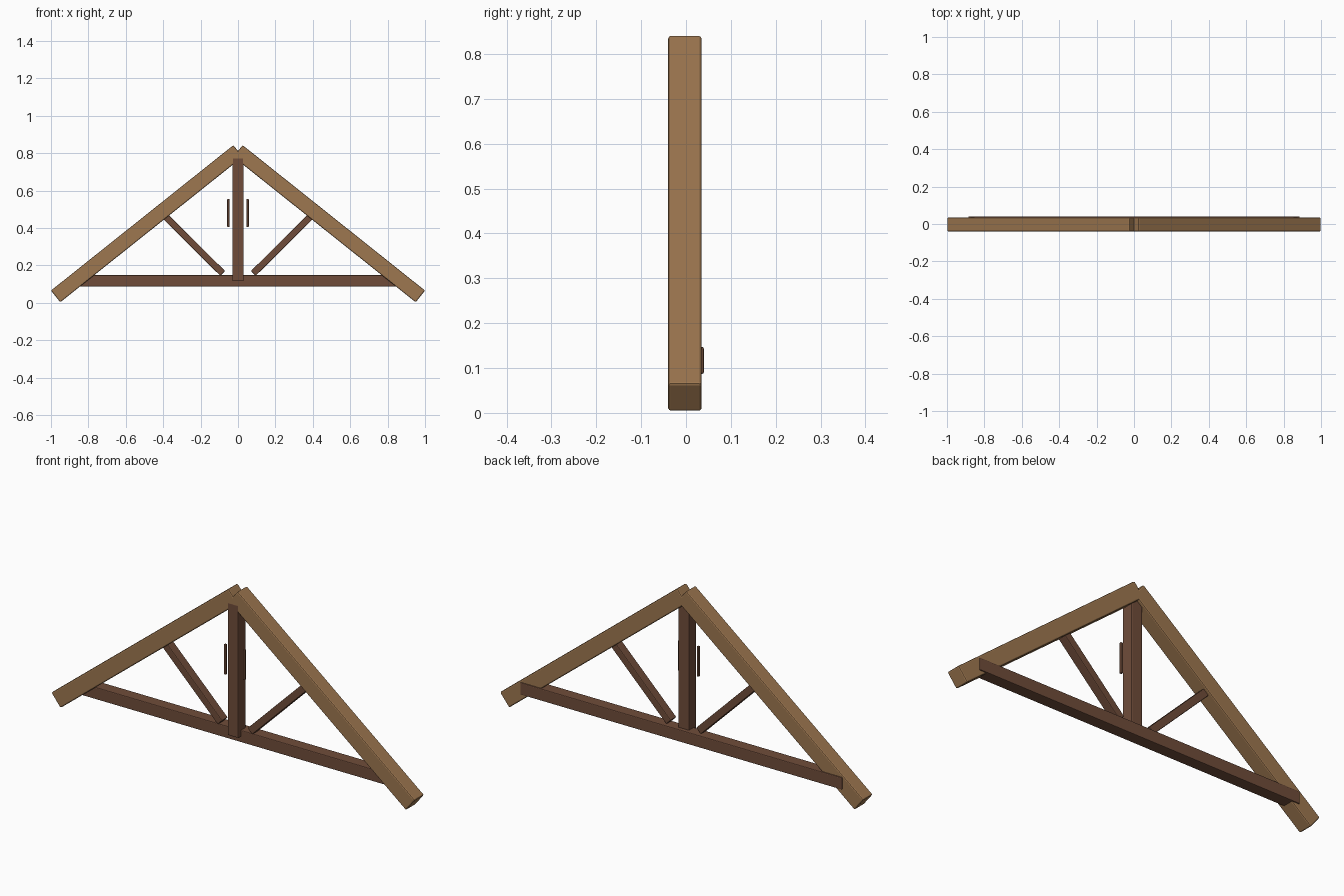
import bpy
import math

old = bpy.data.objects.get("Cube")
if old:
    bpy.data.objects.remove(old, do_unlink=True)


def make_material(name, color):
    mat = bpy.data.materials.new(name)
    mat.use_nodes = True
    mat.diffuse_color = (*color, 1)
    mat.node_tree.nodes["Principled BSDF"].inputs["Base Color"].default_value = (*color, 1)
    return mat


light_wood = make_material("light brown wood", (0.34, 0.185, 0.08))
dark_wood = make_material("dark brown wood", (0.16, 0.073, 0.042))


def beam(name, start, end, thickness, front, back, mat, bevel):
    """Bevelled timber running between two (x, z) points, from y = front to y = back."""
    dx, dz = end[0] - start[0], end[1] - start[1]
    centre = ((start[0] + end[0]) / 2, (front + back) / 2, (start[1] + end[1]) / 2)
    bpy.ops.mesh.primitive_cube_add(size=1, location=centre)
    obj = bpy.context.object
    obj.name = name
    obj.scale = (math.hypot(dx, dz), back - front, thickness)
    bpy.ops.object.transform_apply(location=False, rotation=False, scale=True)
    obj.rotation_euler.y = -math.atan2(dz, dx)
    obj.data.materials.append(mat)
    mod = obj.modifiers.new("Softened edges", "BEVEL")
    mod.width = bevel
    mod.segments = 2
    return obj


# Horizontal tie and central upright
beam("bottom_chord", (-0.885, 0.117), (0.885, 0.117), 0.06, -0.02, 0.04, dark_wood, 0.004)
beam("king_post", (0, 0.115), (0, 0.775), 0.06, -0.0405, 0.02, dark_wood, 0.004)

# Mirrored pairs: rafter, diagonal strut, thin side peg
for side, s in (("left", 1), ("right", -1)):
    beam(side + "_rafter", (s * 0.975, 0.034), (0, 0.811), 0.08,
         -0.04, 0.035, light_wood, 0.006)
    beam(side + "_strut", (s * 0.082, 0.157), (s * 0.385, 0.458), 0.036,
         -0.025, 0.02, dark_wood, 0.004)
    beam(side + "_peg", (s * 0.052, 0.405), (s * 0.052, 0.555), 0.012,
         -0.029, -0.017, dark_wood, 0.003)
